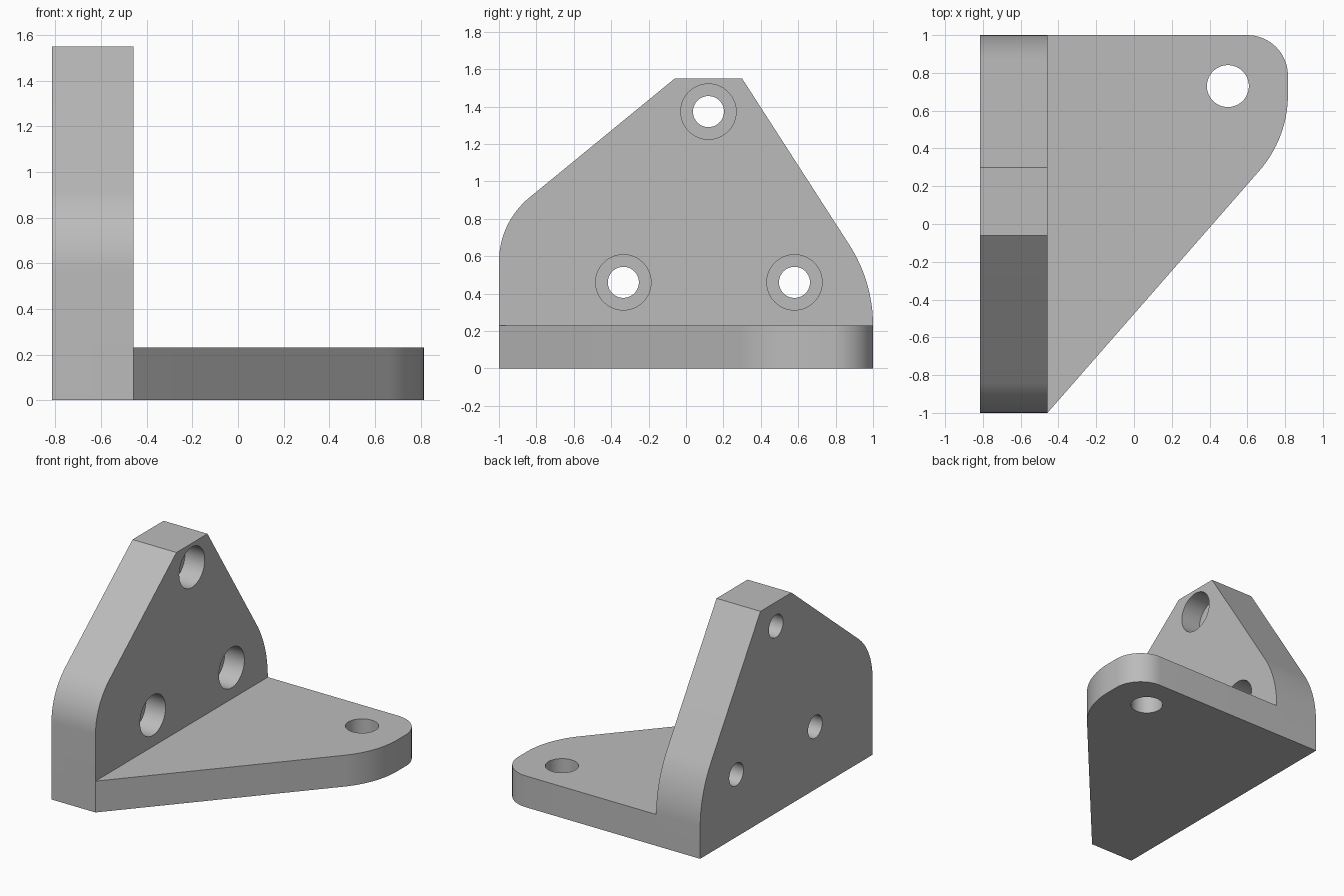
import bpy, bmesh, math
from mathutils import Vector, Matrix

default = bpy.data.objects.get("Cube")
if default:
    bpy.data.objects.remove(default, do_unlink=True)

metal = bpy.data.materials.new("plain grey")
metal.use_nodes = True
GREY = (0.5, 0.5, 0.5, 1)
metal.diffuse_color = GREY
metal.node_tree.nodes["Principled BSDF"].inputs["Base Color"].default_value = GREY


def rounded_outline(corners, steps=16):
    """Corners are (a, b, tangent length); a length of 0 stays sharp."""
    pts = []
    for i, (a, b, length) in enumerate(corners):
        p = Vector((a, b))
        if not length:
            pts.append(p)
            continue
        u = (Vector(corners[i - 1][:2]) - p).normalized()
        v = (Vector(corners[(i + 1) % len(corners)][:2]) - p).normalized()
        half = u.angle(v) / 2
        radius = length * math.tan(half)
        centre = p + (u + v).normalized() * length / math.cos(half)
        start = p + u * length - centre
        turn = start.angle_signed(p + v * length - centre)
        for k in range(steps + 1):
            t = -turn * k / steps
            pts.append(centre + Vector((start.x * math.cos(t) - start.y * math.sin(t),
                                        start.x * math.sin(t) + start.y * math.cos(t))))
    return pts


def finish(name, bm):
    bmesh.ops.recalc_face_normals(bm, faces=bm.faces)
    mesh = bpy.data.meshes.new(name)
    bm.to_mesh(mesh)
    bm.free()
    mesh.materials.append(metal)
    ob = bpy.data.objects.new(name, mesh)
    bpy.context.collection.objects.link(ob)
    return ob


def prism(name, outline, place, depth):
    bm = bmesh.new()
    face = bm.faces.new([bm.verts.new(place(*p)) for p in outline])
    new = bmesh.ops.extrude_face_region(bm, geom=[face])["geom"]
    bmesh.ops.translate(bm, vec=depth, verts=[v for v in new if isinstance(v, bmesh.types.BMVert)])
    return finish(name, bm)


def cylinder(name, radius, length, centre, along_x):
    bm = bmesh.new()
    turn = Matrix.Rotation(math.pi / 2, 4, "Y") if along_x else Matrix()
    bmesh.ops.create_cone(bm, cap_ends=True, segments=64, radius1=radius, radius2=radius,
                          depth=length, matrix=Matrix.Translation(centre) @ turn)
    return finish(name, bm)


LEFT, INNER, RIGHT = -0.815, -0.458, 0.815

# Upright plate and horizontal base
plate = rounded_outline([(-1, 0, 0), (-1, 0.78, 0.21), (-0.06, 1.55, 0),
                         (0.3, 1.55, 0), (1, 0.464, 0.234), (1, 0, 0)])
bracket = prism("mounting_bracket", plate, lambda y, z: (LEFT, y, z), (INNER - LEFT, 0, 0))
base = rounded_outline([(-0.64, -1, 0), (INNER, -1, 0), (RIGHT, 0.455, 0.23),
                        (RIGHT, 1, 0.215), (-0.64, 1, 0)])
tools = [(prism("base_plate", base, lambda x, y: (x, y, 0), (0, 0, 0.23)), "UNION")]

# Counterbored screw holes in the plate
SINK = 0.16
for i, (y, z) in enumerate([(-0.335, 0.46), (0.58, 0.46), (0.12, 1.373)]):
    tools.append((cylinder(f"screw_hole_{i}", 0.083, 1, (INNER, y, z), True), "DIFFERENCE"))
    tools.append((cylinder(f"counterbore_{i}", 0.148, 2 * SINK, (INNER, y, z), True), "DIFFERENCE"))

# Pivot hole in the base
tools.append((cylinder("pivot_hole", 0.111, 1, (0.497, 0.73, 0), False), "DIFFERENCE"))

# Join and cut, then drop the helpers
bpy.ops.object.select_all(action="DESELECT")
bpy.context.view_layer.objects.active = bracket
bracket.select_set(True)
for tool, operation in tools:
    mod = bracket.modifiers.new(tool.name, "BOOLEAN")
    mod.object, mod.operation, mod.solver = tool, operation, "EXACT"
    bpy.ops.object.modifier_apply(modifier=mod.name)
    bpy.data.objects.remove(tool, do_unlink=True)

bpy.ops.object.shade_smooth_by_angle(angle=math.radians(25))
